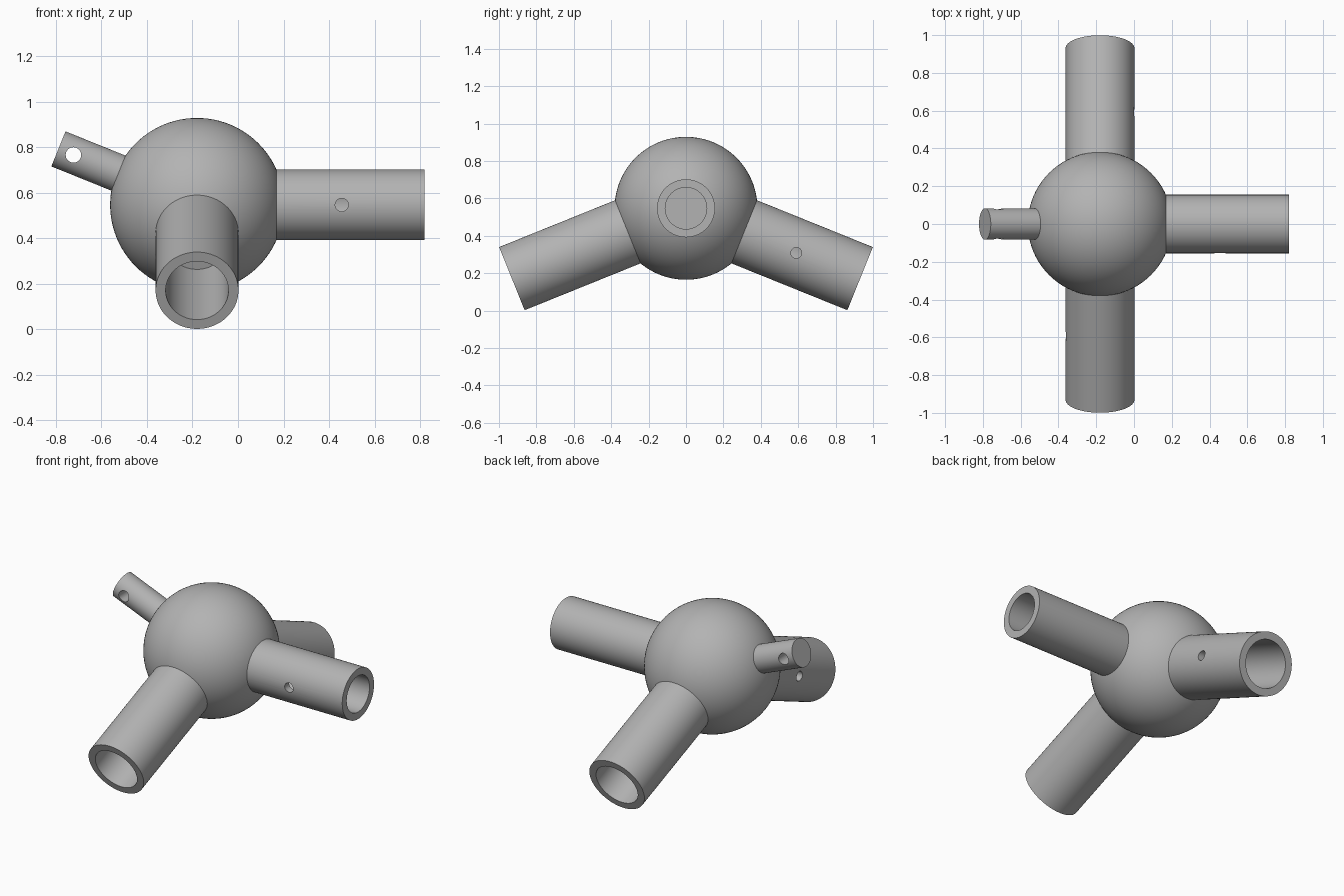
import bpy, math
from mathutils import Matrix, Vector

cube = bpy.data.objects.get("Cube")
if cube:
    bpy.data.objects.remove(cube, do_unlink=True)

GREY = (0.45, 0.45, 0.45, 1)
mat = bpy.data.materials.new("plain grey")
mat.use_nodes = True
mat.diffuse_color = GREY
mat.node_tree.nodes["Principled BSDF"].inputs["Base Color"].default_value = GREY

CENTRE = Vector((-0.18, 0, 0.547))


def finish(ob, name):
    ob.name = ob.data.name = name
    ob.data.materials.clear()
    ob.data.materials.append(mat)
    bpy.ops.object.select_all(action="DESELECT")
    ob.select_set(True)
    bpy.context.view_layer.objects.active = ob
    bpy.ops.object.shade_smooth_by_angle(angle=math.radians(35))


def rod(radius, start, end, sides=96):
    """Cylinder along local z, from start to end."""
    bpy.ops.mesh.primitive_cylinder_add(vertices=sides, radius=radius, depth=end - start)
    ob = bpy.context.object
    ob.data.transform(Matrix.Translation((0, 0, (start + end) / 2)))
    return ob


def cut(ob, cutter):
    mod = ob.modifiers.new("cut", "BOOLEAN")
    mod.operation, mod.solver, mod.object = "DIFFERENCE", "EXACT", cutter
    bpy.context.view_layer.objects.active = ob
    bpy.ops.object.modifier_apply(modifier=mod.name)
    bpy.data.objects.remove(cutter, do_unlink=True)


def arm(name, azimuth, tilt, radius, length, bore, hole, hole_at, through=False):
    """Arm radiating from the hub, with an optional bore and a cross hole."""
    ob = rod(radius, 0.22, length)
    if bore:
        cut(ob, rod(bore, 0.415, length + 0.1))
    drill = rod(hole, -0.3 if through else 0, 0.3, 32)
    drill.data.transform(Matrix.Translation((0, 0, hole_at)) @ Matrix.Rotation(math.pi / 2, 4, "X"))
    cut(ob, drill)
    ob.data.transform(Matrix.Translation(CENTRE)
                      @ Matrix.Rotation(math.radians(azimuth), 4, "Z")
                      @ Matrix.Rotation(math.radians(90 - tilt), 4, "Y"))
    finish(ob, name)


# Round hub
bpy.ops.mesh.primitive_uv_sphere_add(segments=96, ring_count=48, radius=0.382, location=CENTRE)
finish(bpy.context.object, "hub_ball")

# Two sloping sockets, one level socket and a drilled peg
for name, azimuth in (("front_socket", -90), ("back_socket", 90)):
    arm(name, azimuth, -22, 0.182, 1.004, 0.138, 0.029, 0.636)
arm("left_socket", 0, 0, 0.155, 1.0, 0.111, 0.029, 0.636)
arm("right_peg", 180, 22, 0.083, 0.657, 0, 0.034, 0.586, through=True)
